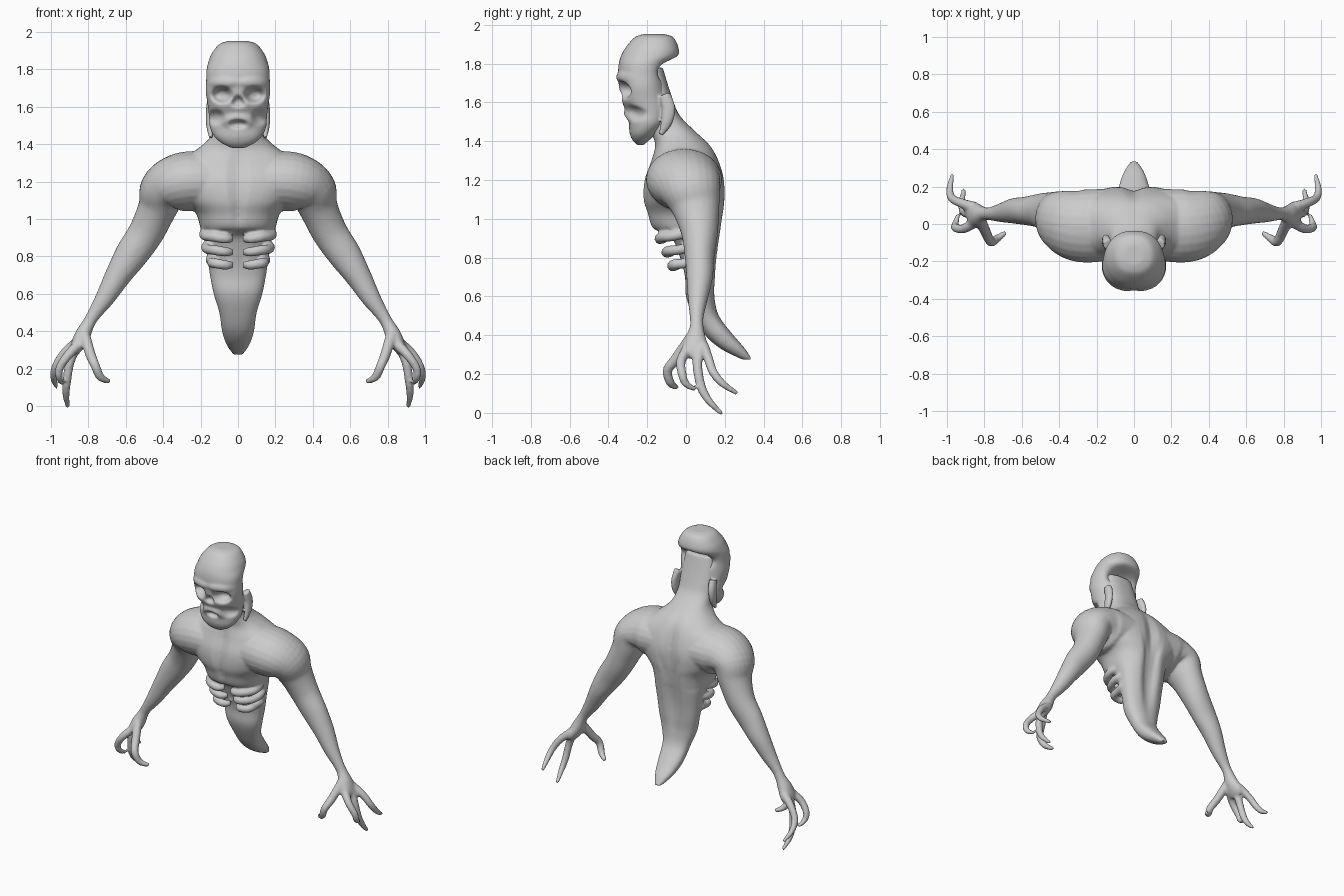
import bpy, bmesh, math
from mathutils import Vector

bone = bpy.data.materials.new("bone_grey")
bone.diffuse_color = (0.6, 0.6, 0.6, 1)


def spline(rows, n):
    """Catmull-Rom resampling of rows of numbers, n steps per span."""
    out = []
    for i in range(len(rows) - 1):
        a, b, c, d = (rows[max(0, min(len(rows) - 1, i + k))] for k in (-1, 0, 1, 2))
        for s in range(n):
            t = s / n
            out.append([0.5 * (2 * q + (r - p) * t + (2 * p - 5 * q + 4 * r - w) * t * t
                               + (3 * q - p - 3 * r + w) * t ** 3)
                        for p, q, r, w in zip(a, b, c, d)])
    return out + [list(rows[-1])]


def skin(bm, rings):
    """Closed skin over a list of point rings."""
    vs = [[bm.verts.new(p) for p in ring] for ring in rings]
    n = len(vs[0])
    faces = [bm.faces.new((a[i], a[(i + 1) % n], b[(i + 1) % n], b[i]))
             for a, b in zip(vs, vs[1:]) for i in range(n)]
    faces += [bm.faces.new(vs[0]), bm.faces.new(vs[-1])]
    bmesh.ops.recalc_face_normals(bm, faces=faces)


def column(bm, rows, steps, sides, power, shape):
    """Upright loft: rows of z, front y, back y, half width."""
    rings = []
    for z, yf, yb, hw in spline(rows, steps):
        ring = []
        for k in range(sides):
            a = math.tau * k / sides
            c, s = math.cos(a), math.sin(a)
            x = hw * math.copysign(abs(c) ** power, c)
            y = (yf + yb) / 2 + (yb - yf) / 2 * math.copysign(abs(s) ** power, s)
            ring.append(shape(x, y, z, s))
        rings.append(ring)
    skin(bm, rings)


def tube(bm, rows, ref, sign=1, steps=5, sides=16):
    """Limb along rows of x, y, z, radius across, radius along ref."""
    pts = spline(rows, steps)
    rings = []
    for i, p in enumerate(pts):
        t = Vector(pts[min(i + 1, len(pts) - 1)][:3]) - Vector(pts[max(i - 1, 0)][:3])
        t.normalize()
        u = (Vector(ref) - t * t.dot(Vector(ref))).normalized()
        v = t.cross(u)
        ring = []
        for k in range(sides):
            a = math.tau * k / sides
            q = Vector(p[:3]) + u * p[4] * math.cos(a) + v * p[3] * math.sin(a)
            ring.append((q.x * sign, q.y, q.z))
        rings.append(ring)
    skin(bm, rings)


def finish(bm, name, voxel, smooth):
    me = bpy.data.meshes.new(name)
    bm.to_mesh(me)
    bm.free()
    me.materials.append(bone)
    ob = bpy.data.objects.new(name, me)
    bpy.context.collection.objects.link(ob)
    for p in me.polygons:
        p.use_smooth = True
    r = ob.modifiers.new("fuse", "REMESH")
    r.mode, r.voxel_size, r.use_smooth_shade = "VOXEL", voxel, True
    s = ob.modifiers.new("soften", "SMOOTH")
    s.factor, s.iterations = 0.5, smooth


def bump(x, z, cx, cz, rx, rz):
    d = ((x - cx) / rx) ** 2 + ((z - cz) / rz) ** 2
    return math.exp(-d * d)


# Torso, neck and tail
def torso_shape(x, y, z, s):
    if s > 0:   # spine furrow
        y -= 0.03 * bump(x, z, 0, 1.0, 0.06, 0.35) * s
    else:       # breastbone furrow and pectorals
        y += 0.02 * bump(x, z, 0, 1.15, 0.035, 0.2) * -s
    return (x, y, z)


body = bmesh.new()
column(body, [(1.78, -.24, -.12, .11), (1.62, -.21, -.07, .125), (1.53, -.2, -.03, .125),
              (1.45, -.18, .05, .14), (1.38, -.16, .125, .21), (1.30, -.18, .17, .33),
              (1.2, -.215, .2, .36), (1.1, -.22, .205, .29), (1.03, -.2, .2, .225),
              (.95, -.17, .19, .2), (.91, -.08, .182, .185), (.8, -.03, .165, .165),
              (.7, -.005, .155, .15), (.6, .0, .15, .13), (.5, .04, .17, .1),
              (.4, .1, .245, .085), (.33, .18, .305, .062), (.275, .29, .34, .025)],
       6, 48, 0.85, torso_shape)

Y, X = (0, 1, 0), (1, 0, 0)
for sgn in (1, -1):
    # Shoulder, arm and palm
    tube(body, [(.1, 0, 1.2, .15, .19), (.28, -.01, 1.2, .16, .195), (.39, .02, 1.16, .135, .165),
                (.43, .05, 1.06, .105, .125), (.49, .07, .93, .095, .095),
                (.57, .07, .81, .088, .077), (.64, .07, .7, .07, .068),
                (.71, .06, .58, .052, .05), (.77, .055, .49, .036, .035),
                (.80, .055, .44, .034, .036), (.83, .05, .38, .042, .055),
                (.86, .05, .32, .036, .072), (.875, .05, .285, .022, .055)], Y, sgn, 6, 24)
    # Thumb, index, middle and outer fingers
    tube(body, [(.82, .02, .38, .03, .03), (.79, -.05, .28, .028, .028),
                (.765, -.095, .22, .025, .025), (.735, -.08, .155, .022, .022),
                (.685, -.045, .13, .012, .012)], X, sgn)
    tube(body, [(.85, .01, .33, .03, .028), (.91, -.025, .27, .025, .025),
                (.955, -.02, .2, .023, .022), (.955, .0, .15, .019, .019),
                (.94, .05, .12, .011, .011)], X, sgn)
    tube(body, [(.865, .06, .33, .03, .03), (.9, .06, .23, .025, .025),
                (.915, .08, .13, .024, .023), (.92, .12, .06, .019, .019),
                (.91, .185, -.005, .011, .011)], X, sgn)
    tube(body, [(.86, .09, .34, .03, .03), (.93, .115, .28, .025, .025),
                (.975, .14, .21, .023, .022), (.985, .19, .15, .019, .019),
                (.97, .265, .1, .011, .011)], X, sgn)
    # Ribs
    for z, w, front in ((.905, .175, -.135), (.835, .165, -.1), (.765, .14, -.07)):
        tube(body, [(.035, front + .03, z - .01, .022, .02), (.07, front, z - .01, .026, .026),
                    (.13, front + .01, z, .027, .027), (w, front + .06, z + .005, .026, .026),
                    (w + .005, front + .13, z + .02, .025, .025),
                    (w - .04, .1, z + .04, .02, .02)], (0, 0, 1), sgn)
finish(body, "body", 0.0095, 3)


# Skull with sockets, nose hole, lips and cheek hollows
def skull_shape(x, y, z, s):
    if s < 0:
        ax = abs(x)
        y += 0.065 * bump(ax, z, .087, 1.665, .047, .037)
        y += 0.035 * bump(x, z, 0, 1.63, .03 - (z - 1.63) * .4, .027)
        y -= 0.02 * bump(x, z, 0, 1.525, .085, .035)
        y += 0.04 * bump(x, z, 0, 1.508, .045, .02)
        y += 0.03 * bump(ax, z, .12, 1.545, .04, .035)
        y -= 0.012 * bump(ax, z, .08, 1.73, .08, .025)
    else:   # hollow under the rear rim
        y -= 0.07 * bump(x, z, 0, 1.76, .12, .06) * s
    return (x, y, z)


skull = bmesh.new()
column(skull, [(1.952, -.22, -.11, .05), (1.935, -.265, -.065, .1), (1.885, -.31, -.04, .14),
               (1.84, -.335, -.04, .158), (1.795, -.347, -.085, .168), (1.74, -.35, -.1, .17),
               (1.68, -.345, -.1, .172), (1.61, -.335, -.085, .162), (1.55, -.305, -.08, .155),
               (1.49, -.295, -.1, .15), (1.44, -.29, -.15, .125), (1.405, -.275, -.19, .085),
               (1.38, -.25, -.22, .035)], 8, 96, 0.9, skull_shape)
for sgn in (1, -1):
    # Torn jaw corners
    tube(skull, [(.14, -.11, 1.64, .025, .03), (.15, -.09, 1.57, .022, .035),
                 (.15, -.1, 1.5, .02, .03), (.145, -.13, 1.435, .01, .012)], Y, sgn)
finish(skull, "skull", 0.007, 3)
